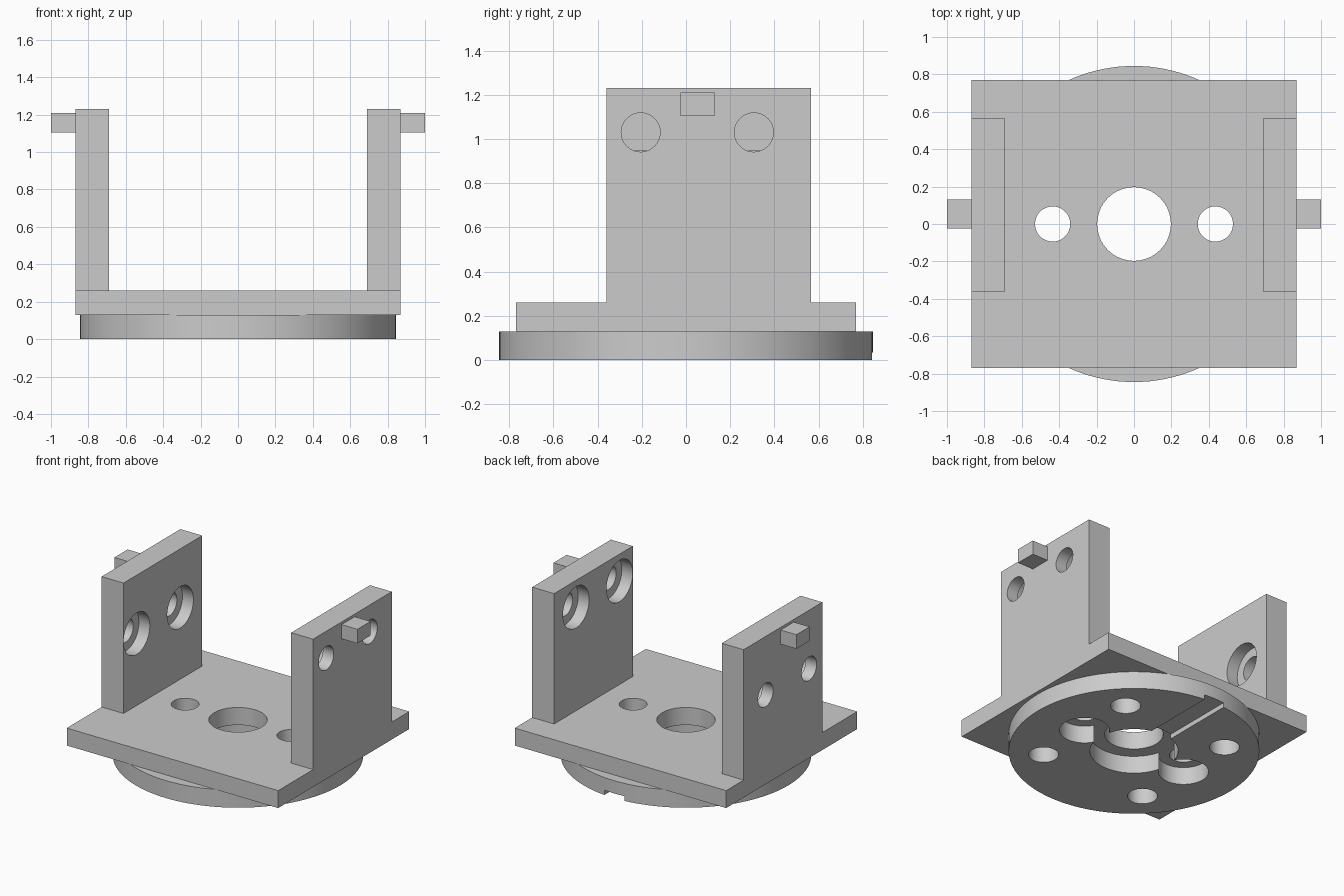
import bpy
from math import pi

cube = bpy.data.objects.get("Cube")
if cube:
    bpy.data.objects.remove(cube, do_unlink=True)

grey = bpy.data.materials.new("plain grey")
grey.use_nodes = True
colour = (0.6, 0.6, 0.6, 1)
grey.diffuse_color = colour
grey.node_tree.nodes["Principled BSDF"].inputs["Base Color"].default_value = colour


def box(name, low, high):
    bpy.ops.mesh.primitive_cube_add(size=1, location=[(a + b) / 2 for a, b in zip(low, high)])
    ob = bpy.context.object
    ob.name = name
    ob.scale = [b - a for a, b in zip(low, high)]
    bpy.ops.object.transform_apply(location=True, rotation=True, scale=True)
    ob.data.materials.append(grey)
    return ob


def cylinder(name, radius, centre, length, axis="z", sides=64):
    turn = (0, pi / 2, 0) if axis == "x" else (0, 0, 0)
    bpy.ops.mesh.primitive_cylinder_add(vertices=sides, radius=radius, depth=length,
                                        location=centre, rotation=turn)
    ob = bpy.context.object
    ob.name = name
    bpy.ops.object.transform_apply(location=True, rotation=True, scale=True)
    ob.data.materials.append(grey)
    return ob


def cut(ob, cutters):
    for cutter in cutters:
        bpy.context.view_layer.objects.active = ob
        mod = ob.modifiers.new("cut", "BOOLEAN")
        mod.operation = "DIFFERENCE"
        mod.solver = "EXACT"
        mod.object = cutter
        bpy.ops.object.modifier_apply(modifier=mod.name)
        bpy.data.objects.remove(cutter, do_unlink=True)
    bpy.ops.object.select_all(action="DESELECT")
    ob.select_set(True)
    bpy.context.view_layer.objects.active = ob
    bpy.ops.object.shade_smooth_by_angle(angle=pi / 6)


DISC_TOP, PLATE_TOP, WALL_TOP = 0.13, 0.26, 1.23
SIDE_HOLE = 0.435

# Round base with recesses, four blind holes and a shallow slot to the rear
disc = cylinder("round_base", 0.845, (0, 0, DISC_TOP / 2), DISC_TOP, sides=128)
cutters = [cylinder("centre_recess", 0.297, (0, 0, 0), 1)]
for x in (-SIDE_HOLE, SIDE_HOLE):
    cutters.append(cylinder("side_recess", 0.169, (x, 0, 0), 1))
    for y in (-0.43, 0.43):
        cutters.append(cylinder("mount_hole", 0.101, (x, y, 0), 1))
cutters.append(box("rear_slot", (-0.083, 0, -0.1), (0.083, 1, 0.035)))
cut(disc, cutters)

# Square plate with three through holes
plate = box("plate", (-0.87, -0.77, DISC_TOP), (0.87, 0.77, PLATE_TOP))
cut(plate, [cylinder("plate_hole", r, (x, 0, 0.2), 1)
            for x, r in ((-SIDE_HOLE, 0.094), (0, 0.197), (SIDE_HOLE, 0.094))])

# Side walls with stepped holes (at a different height on each side) and pegs
for side, sign, hole_z in (("left", 1, 1.03), ("right", -1, 0.795)):
    xs = sorted((sign * 0.69, sign * 0.87))
    wall = box(side + "_wall", (xs[0], -0.36, PLATE_TOP), (xs[1], 0.565, WALL_TOP))
    cutters = []
    for y in (-0.205, 0.307):
        cutters.append(cylinder("screw_hole", 0.088, (sign * 0.78, y, hole_z), 0.5, "x"))
        cutters.append(cylinder("head_recess", 0.154, (sign * 0.68, y, hole_z), 0.2, "x"))
    cut(wall, cutters)
    xs = sorted((sign * 0.87, sign))
    box(side + "_peg", (xs[0], -0.025, 1.105), (xs[1], 0.13, 1.21))
